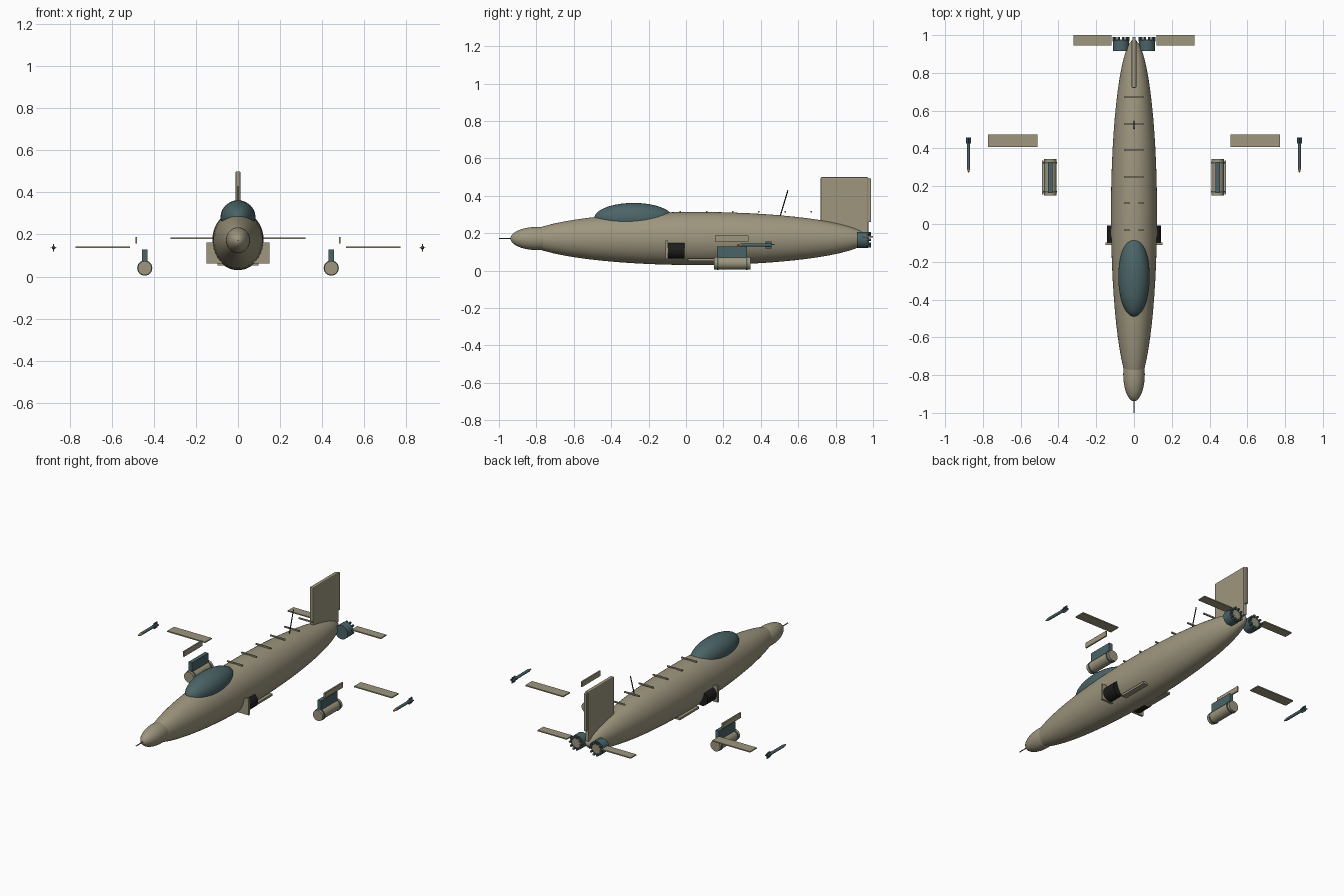
import bpy
from math import pi, sin, cos
from mathutils import Vector

cube = bpy.data.objects.get("Cube")
if cube:
    bpy.data.objects.remove(cube, do_unlink=True)


def material(name, rgb):
    m = bpy.data.materials.new(name)
    m.use_nodes = True
    m.diffuse_color = (*rgb, 1)
    bsdf = next(n for n in m.node_tree.nodes if n.type == 'BSDF_PRINCIPLED')
    bsdf.inputs["Base Color"].default_value = (*rgb, 1)
    return m


KHAKI = material("khaki paint", (0.34, 0.305, 0.21))
TEAL = material("dark teal", (0.07, 0.127, 0.136))
BLACK = material("matte black", (0.012, 0.012, 0.012))
ORANGE = material("orange tip", (0.5, 0.2, 0.06))


def finish(name, mat, smooth=False, bevel=0):
    ob = bpy.context.object
    ob.name = name
    ob.data.materials.append(mat)
    bpy.ops.object.transform_apply(location=False, rotation=True, scale=True)
    if bevel:
        mod = ob.modifiers.new("Bevel", 'BEVEL')
        mod.width = bevel
        mod.segments = 2
    if smooth:
        bpy.ops.object.shade_smooth_by_angle(angle=0.6)
    return ob


def box(name, mat, lo, hi, bevel=0):
    lo, hi = Vector(lo), Vector(hi)
    bpy.ops.mesh.primitive_cube_add(size=1, location=(lo + hi) / 2)
    bpy.context.object.scale = hi - lo
    return finish(name, mat, bevel=bevel)


def ellipsoid(name, mat, centre, radii):
    # poles lie along the length
    bpy.ops.mesh.primitive_uv_sphere_add(segments=48, ring_count=32, location=centre,
                                         rotation=(pi / 2, 0, 0))
    bpy.context.object.scale = (radii[0], radii[2], radii[1])
    return finish(name, mat, True)


def rod(name, mat, start, end, r1, r2=None, sides=24):
    a, b = Vector(start), Vector(end)
    bpy.ops.mesh.primitive_cone_add(vertices=sides, radius1=r1, radius2=r1 if r2 is None else r2,
                                    depth=(b - a).length, location=(a + b) / 2)
    bpy.context.object.rotation_euler = (b - a).to_track_quat('Z', 'Y').to_euler()
    return finish(name, mat, True)


def sided_box(name, mat, side, lo, hi):
    x = sorted((side * lo[0], side * hi[0]))
    return box(name, mat, (x[0], *lo[1:]), (x[1], *hi[1:]))


# Body
ellipsoid("fuselage", KHAKI, (0, 0.055, 0.172), (0.122, 0.92, 0.142))
ellipsoid("nose_cone", KHAKI, (0, -0.795, 0.172), (0.057, 0.143, 0.062))
rod("nose_probe", TEAL, (0, -1, 0.172), (0, -0.92, 0.172), 0.003, sides=8)
ellipsoid("canopy", TEAL, (0, -0.28, 0.281), (0.083, 0.21, 0.081))

# Fin, rudder, aerial and spine bars
box("tail_fin", KHAKI, (-0.012, 0.72, 0.19), (0.012, 0.975, 0.5), bevel=0.006)
box("rudder", KHAKI, (-0.008, 0.965, 0.26), (0.008, 0.99, 0.492))
rod("aerial", BLACK, (0, 0.503, 0.29), (0, 0.545, 0.43), 0.003, sides=8)
for i in range(6):
    y = -0.03 + 0.14 * i
    box("spine_bar", KHAKI, (-0.052, y - 0.004, 0.311), (0.052, y + 0.004, 0.319))

for s, tag in ((1, "left"), (-1, "right")):
    # Control surfaces
    sided_box(tag + "_tailplane", KHAKI, s, (0.12, 0.945, 0.178), (0.32, 1, 0.185))
    sided_box(tag + "_aileron", KHAKI, s, (0.512, 0.408, 0.136), (0.772, 0.474, 0.143))
    sided_box(tag + "_side_plate", KHAKI, s, (0.479, 0.155, 0.156), (0.488, 0.335, 0.188))

    # Intake and belly strip
    sided_box(tag + "_intake_plate", KHAKI, s, (0.05, -0.11, 0.062), (0.15, -0.097, 0.162))
    rod(tag + "_intake_drum", BLACK, (s * 0.1, -0.1, 0.108), (s * 0.1, -0.008, 0.108), 0.044)
    sided_box(tag + "_belly_strip", KHAKI, s, (0.065, 0.01, 0.052), (0.098, 0.2, 0.065))

    # Slung tank on its pylon
    x = s * 0.443
    rod(tag + "_tank", KHAKI, (x, 0.15, 0.04), (x, 0.345, 0.04), 0.033)
    for y in (0.17, 0.325):
        rod(tag + "_tank_band", TEAL, (x, y - 0.004, 0.04), (x, y + 0.004, 0.04), 0.036)
    box(tag + "_pylon", TEAL, (x - 0.012, 0.165, 0.06), (x + 0.012, 0.325, 0.128))

    # Wingtip missile
    x, z = s * 0.876, 0.137
    rod(tag + "_missile_body", TEAL, (x, 0.295, z), (x, 0.455, z), 0.0085, sides=16)
    rod(tag + "_missile_tip", ORANGE, (x, 0.295, z), (x, 0.272, z), 0.0085, 0.003, sides=16)
    box(tag + "_missile_fin_flat", TEAL, (x - 0.014, 0.425, z - 0.002), (x + 0.014, 0.458, z + 0.002))
    box(tag + "_missile_fin_upright", TEAL, (x - 0.002, 0.425, z - 0.018), (x + 0.002, 0.458, z + 0.018))

    # Exhaust with a ring of studs
    x, z = s * 0.069, 0.165
    rod(tag + "_exhaust", TEAL, (x, 0.915, z), (x, 0.972, z), 0.043)
    rod(tag + "_exhaust_disc", KHAKI, (x, 0.965, z), (x, 0.978, z), 0.03)
    for i in range(10):
        a = 2 * pi * i / 10
        px, pz = x + 0.037 * cos(a), z + 0.037 * sin(a)
        rod(tag + "_exhaust_stud", TEAL, (px, 0.965, pz), (px, 0.99, pz), 0.007, sides=8)
